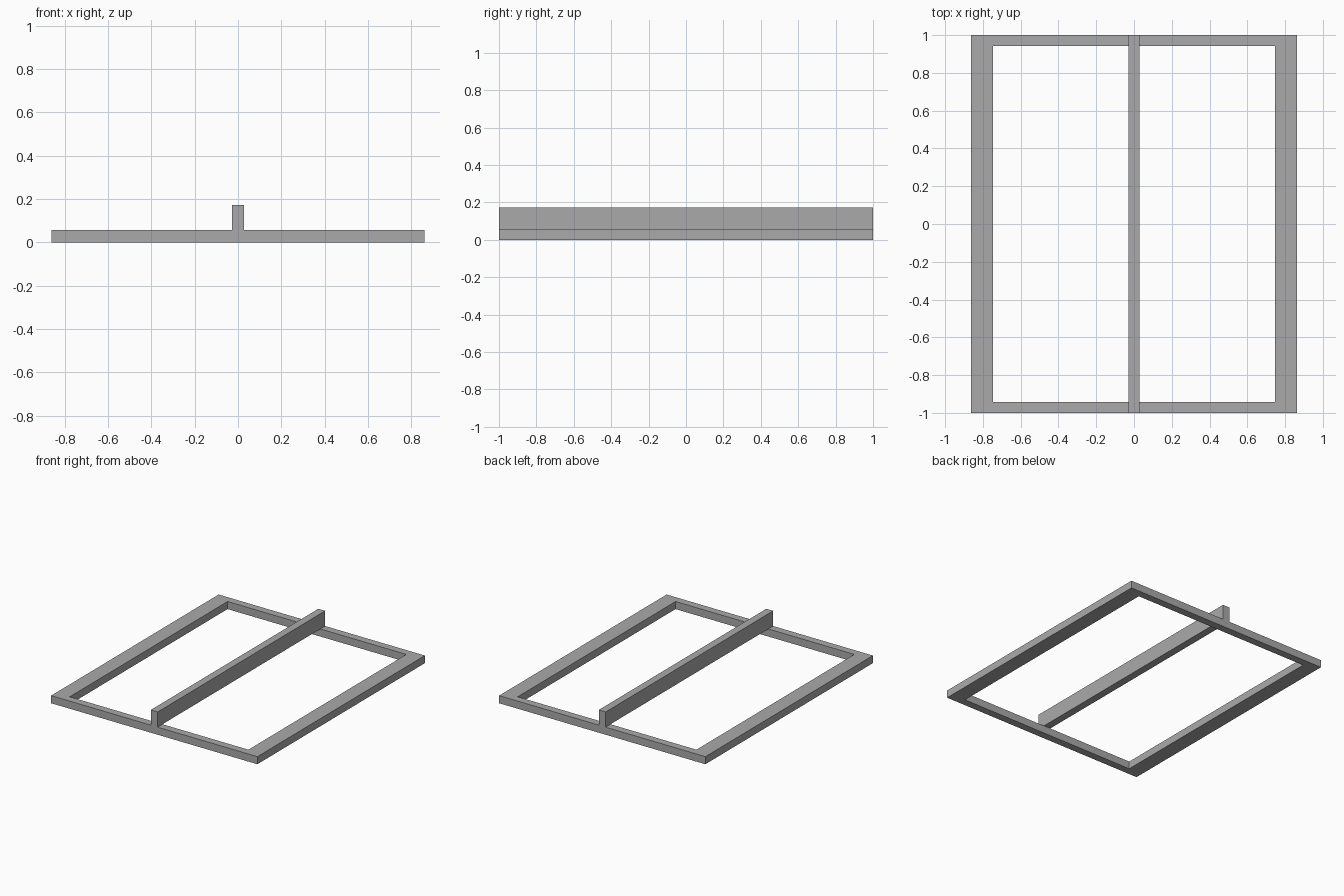
import bpy
import bmesh

cube = bpy.data.objects.get("Cube")
if cube:
    bpy.data.objects.remove(cube, do_unlink=True)

U = 2 / 34.8          # bar thickness
HALF_X, HALF_Y = 15 * U, 1.0

grey = bpy.data.materials.new("plain grey")
grey.use_nodes = True
colour = (0.4, 0.4, 0.4, 1)
grey.diffuse_color = colour
grey.node_tree.nodes["Principled BSDF"].inputs["Base Color"].default_value = colour


def finish(name, bm):
    bmesh.ops.recalc_face_normals(bm, faces=bm.faces)
    mesh = bpy.data.meshes.new(name)
    bm.to_mesh(mesh)
    bm.free()
    mesh.materials.append(grey)
    obj = bpy.data.objects.new(name, mesh)
    bpy.context.collection.objects.link(obj)
    return obj


def rectangle(bm, x, y, z):
    return [bm.verts.new((sx * x, sy * y, z))
            for sx, sy in ((-1, -1), (1, -1), (1, 1), (-1, 1))]


# Flat frame: mitred ring with wide side rails and narrow end rails
bm = bmesh.new()
outer = rectangle(bm, HALF_X, HALF_Y, 0)
inner = rectangle(bm, HALF_X - 2 * U, HALF_Y - U, 0)
for i in range(4):
    j = (i + 1) % 4
    bm.faces.new((outer[i], outer[j], inner[j], inner[i]))
ring = bmesh.ops.extrude_face_region(bm, geom=bm.faces[:], use_keep_orig=True)
top = [v for v in ring["geom"] if isinstance(v, bmesh.types.BMVert)]
bmesh.ops.translate(bm, verts=top, vec=(0, 0, U))
finish("base_frame", bm)

# Raised beam resting on the end rails
bm = bmesh.new()
bmesh.ops.create_cube(bm, size=1)
bmesh.ops.scale(bm, verts=bm.verts, vec=(U, 2 * HALF_Y, 2 * U))
bmesh.ops.translate(bm, verts=bm.verts, vec=(0, 0, 2 * U))
finish("centre_beam", bm)
